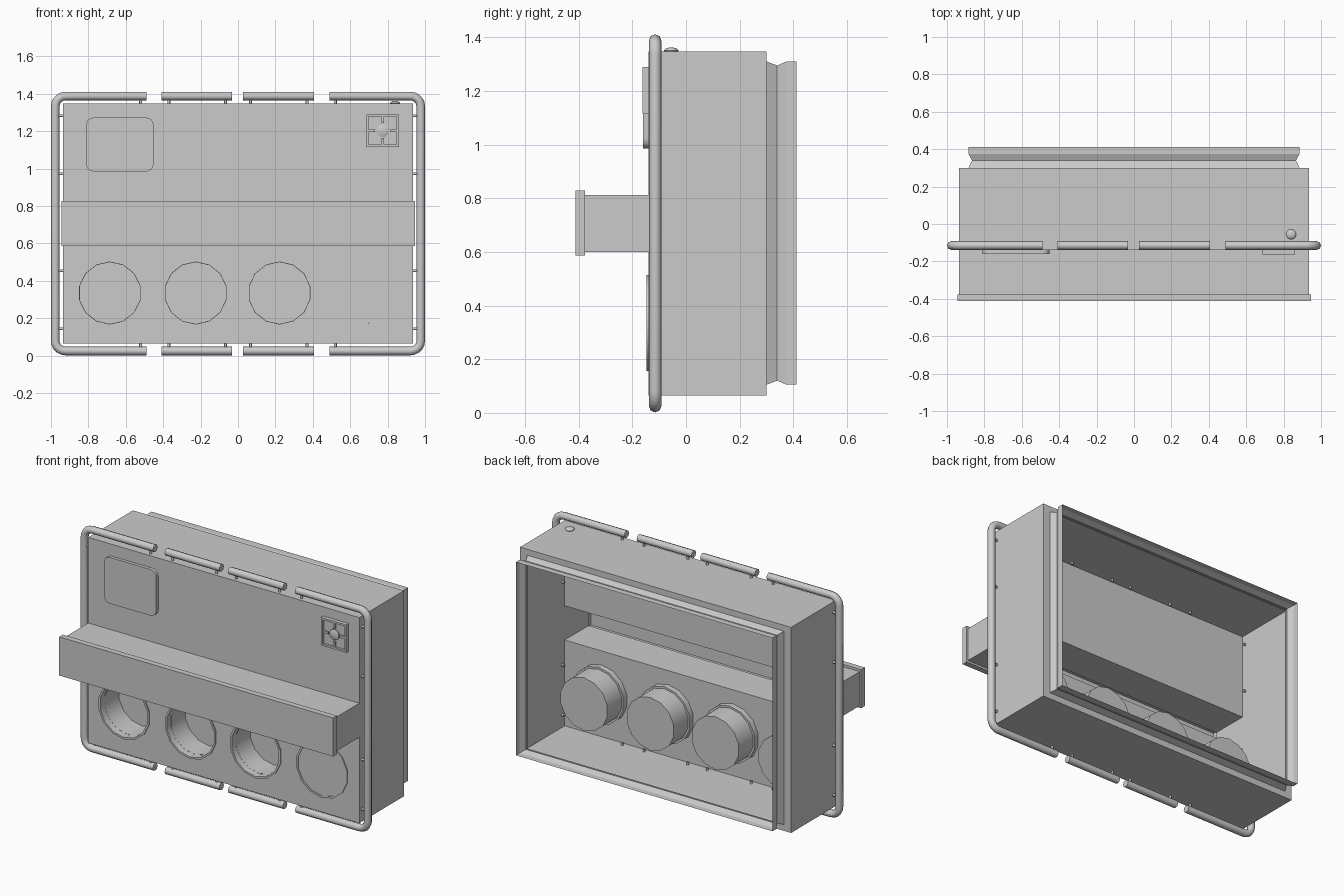
import bpy, bmesh, math
from mathutils import Vector, Matrix

if "Cube" in bpy.data.objects:
    bpy.data.objects.remove(bpy.data.objects["Cube"])

FRONT = -0.14


def finish(name, bm, smooth=False, recalc=True):
    if recalc:
        bmesh.ops.recalc_face_normals(bm, faces=bm.faces)
    me = bpy.data.meshes.new(name)
    bm.to_mesh(me)
    bm.free()
    ob = bpy.data.objects.new(name, me)
    bpy.context.collection.objects.link(ob)
    if smooth:
        bpy.context.view_layer.objects.active = ob
        ob.select_set(True)
        bpy.ops.object.shade_smooth_by_angle(angle=math.radians(35))
        ob.select_set(False)
    return ob


def skin(bm, loops):
    """Quads between consecutive closed loops of points."""
    rows = [[bm.verts.new(p) for p in lp] for lp in loops]
    for a, b in zip(rows, rows[1:]):
        n = len(a)
        for i in range(n):
            bm.faces.new((a[i], a[(i + 1) % n], b[(i + 1) % n], b[i]))
    return rows


def rect(hx, z0, z1, y):
    return [(-hx, y, z0), (hx, y, z0), (hx, y, z1), (-hx, y, z1)]


def circle(cx, cz, r, y, n=14):
    return [(cx + r * math.sin(2 * math.pi * i / n), y,
             cz + r * math.cos(2 * math.pi * i / n)) for i in range(n)]


def box(name, x0, x1, y0, y1, z0, z1):
    bm = bmesh.new()
    m = Matrix.Translation(((x0 + x1) / 2, (y0 + y1) / 2, (z0 + z1) / 2)) \
        @ Matrix.Diagonal((x1 - x0, y1 - y0, z1 - z0, 1))
    bmesh.ops.create_cube(bm, size=1, matrix=m)
    return finish(name, bm)


def rod(name, points, r, res=2):
    cu = bpy.data.curves.new(name, 'CURVE')
    cu.dimensions = '3D'
    cu.bevel_depth = r
    cu.bevel_resolution = res
    cu.use_fill_caps = True
    sp = cu.splines.new('POLY')
    sp.points.add(len(points) - 1)
    for p, co in zip(sp.points, points):
        p.co = (*co, 1)
    ob = bpy.data.objects.new(name, cu)
    bpy.context.collection.objects.link(ob)
    return ob


# Hollow body shell with a grooved rim, open at the back
bm = bmesh.new()
skin(bm, [rect(.935, .065, 1.347, FRONT), rect(.935, .065, 1.347, .30),
          rect(.885, .105, 1.31, .30), rect(.866, .12, 1.295, .34),
          rect(.885, .105, 1.31, .375), rect(.885, .105, 1.31, .412)])
finish("body_shell", bm)

# Hollow shelf with a wider front lip, open to the inside
bm = bmesh.new()
rows = skin(bm, [rect(.935, .60, .813, FRONT), rect(.935, .60, .813, -.376),
                 rect(.945, .587, .828, -.376), rect(.945, .587, .828, -.412)])
bm.faces.new(rows[-1])
finish("shelf", bm)

# Upper front panel
bm = bmesh.new()
bm.faces.new([bm.verts.new(p) for p in rect(.935, .813, 1.347, FRONT)])
finish("upper_panel", bm, recalc=False)

# Lower front panel with four round holes
CUPS = (-.685, -.226, .222, .68)
CZ = .335
bm = bmesh.new()
edges = []
for lp in [rect(.935, .065, .60, FRONT)] + [circle(c, CZ, .17, FRONT) for c in CUPS]:
    vs = [bm.verts.new(p) for p in lp]
    edges += [bm.edges.new((vs[i], vs[(i + 1) % len(vs)])) for i in range(len(vs))]
bmesh.ops.triangle_fill(bm, edges=edges, use_beauty=True, normal=(0, -1, 0))
finish("lower_panel", bm)

# Cups recessed behind the holes
for k, c in enumerate(CUPS):
    bm = bmesh.new()
    rows = skin(bm, [circle(c, CZ, r, y) for r, y in
                     ((.165, -.105), (.178, -.105), (.178, -.147), (.166, -.147), (.165, .035))])
    bm.faces.new(rows[-1])
    finish(f"cup_{k + 1}", bm, True)

# Flat lid on the last cup
bm = bmesh.new()
bm.faces.new([bm.verts.new(p) for p in circle(CUPS[3], CZ, .166, -.144)])
finish("cup_lid", bm)

# Rail around the front: two C-shaped ends and straight middle bars
RY, R, ZB, ZT, RX, RC = -.115, .023, .025, 1.388, .977, .055
for s, side in ((-1, "left"), (1, "right")):
    pts = [(s * .49, RY, ZT)]
    for cz, a0 in ((ZT - RC, 90), (ZB + RC, 0)):
        for i in range(6):
            a = math.radians(a0 - 18 * i)
            pts.append((s * (RX - RC + RC * math.cos(a)), RY, cz + RC * math.sin(a)))
    pts.append((s * .49, RY, ZB))
    rod(f"{side}_rail", pts, R)
for z, lvl in ((ZB, "bottom"), (ZT, "top")):
    rod(f"{lvl}_bar_left", [(-.41, RY, z), (-.033, RY, z)], R)
    rod(f"{lvl}_bar_right", [(.027, RY, z), (.405, RY, z)], R)

# Small pins holding the rail to the body
for s in (-1, 1):
    for z in (.144, .454, .973, 1.283):
        rod("side_pin", [(s * RX, RY, z), (s * .92, RY, z)], .008, 1)
    for x in (.067, .37, .52):
        rod("top_pin", [(s * x, RY, ZT), (s * x, RY, 1.333)], .008, 1)
        rod("bottom_pin", [(s * x, RY, ZB), (s * x, RY, .08)], .008, 1)

# Rounded plate at the upper left
bm = bmesh.new()
loop = []
for cx, cz, a0 in ((-.49, 1.235, 0), (-.773, 1.235, 90), (-.773, 1.023, 180), (-.49, 1.023, 270)):
    for i in range(5):
        a = math.radians(a0 + 22.5 * i)
        loop.append((cx + .038 * math.cos(a), cz + .038 * math.sin(a)))
rows = skin(bm, [[(x, y, z) for x, z in loop] for y in (FRONT, -.16)])
bm.faces.new(rows[-1])
finish("plate", bm, True)

# Square dial: backing, frame, spokes and knob
DX, DZ, H, T = .773, 1.203, .087, .012
box("dial_back", DX - H, DX + H, -.15, FRONT, DZ - H, DZ + H)
for s in (-1, 1):
    a, b = sorted((s * H, s * (H - T)))
    box("dial_frame_side", DX + a, DX + b, -.163, -.15, DZ - H, DZ + H)
    box("dial_frame_end", DX - H + T, DX + H - T, -.163, -.15, DZ + a, DZ + b)
    a, b = sorted((s * .04, s * (H - T)))
    box("dial_spoke_side", DX + a, DX + b, -.16, -.15, DZ - .007, DZ + .007)
    box("dial_spoke_end", DX - .007, DX + .007, -.16, -.15, DZ + a, DZ + b)
bm = bmesh.new()
rows = skin(bm, [circle(DX, DZ, r, y, 16) for r, y in ((.033, -.15), (.033, -.158), (.022, -.163))])
bm.faces.new(rows[-1])
finish("dial_knob", bm, True)

# Domed button on the top
bm = bmesh.new()
bmesh.ops.create_uvsphere(bm, u_segments=16, v_segments=8, radius=1,
                          matrix=Matrix.Translation((.84, -.055, 1.35)) @ Matrix.Diagonal((.027, .027, .012, 1)))
finish("top_button", bm, True)
